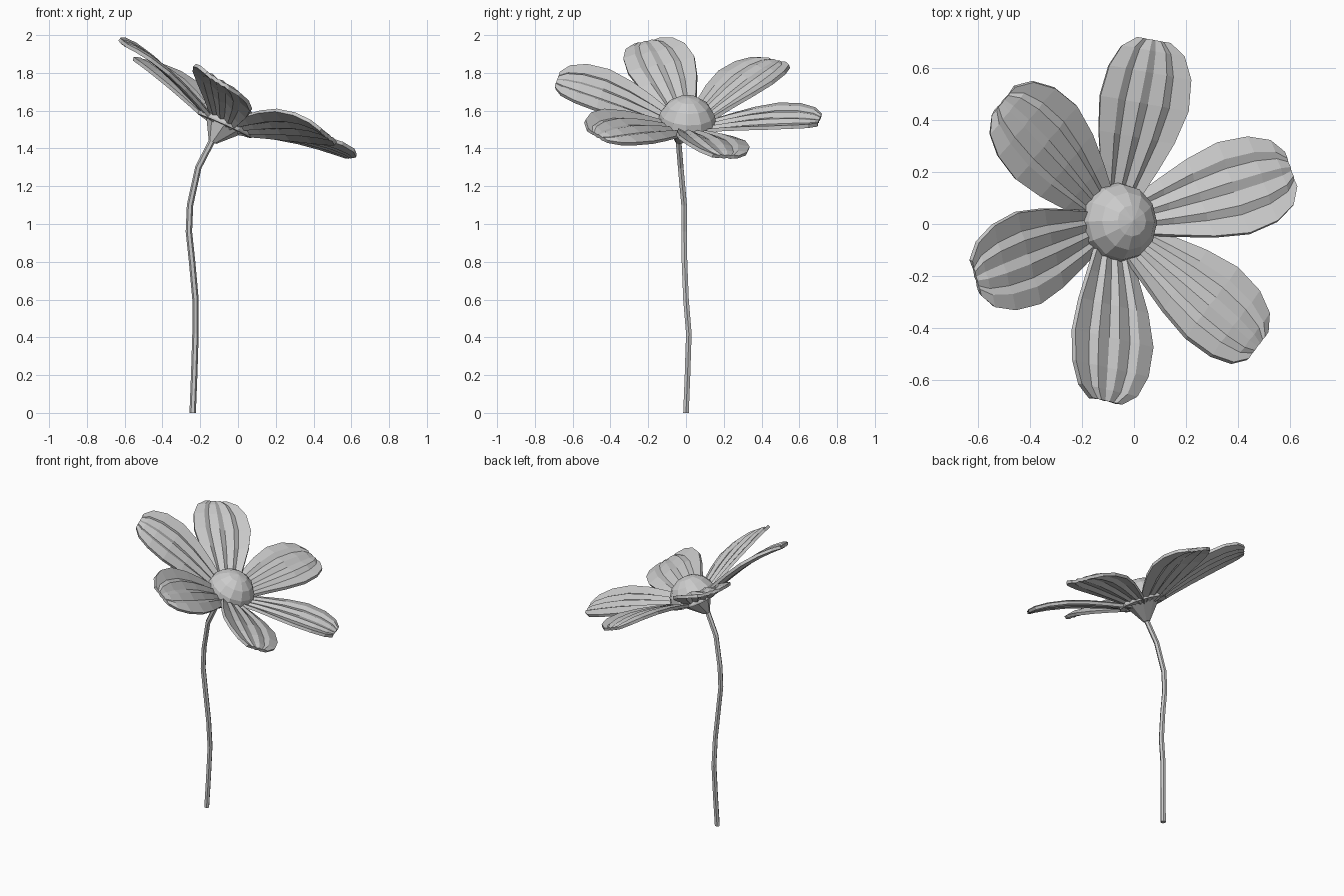
import bpy, bmesh
from math import cos, sin, radians
from mathutils import Vector, Matrix

if "Cube" in bpy.data.objects:
    bpy.data.objects.remove(bpy.data.objects["Cube"])

# One plain grey for the whole flower
grey = bpy.data.materials.new("plain_grey")
grey.use_nodes = True
grey.diffuse_color = (0.6, 0.6, 0.6, 1)
grey.node_tree.nodes["Principled BSDF"].inputs["Base Color"].default_value = (0.6, 0.6, 0.6, 1)

# Flower head frame: tilted towards +x
normal = Vector((0.455, 0.054, 1)).normalized()
head = Matrix.Translation((-0.068, 0.005, 1.527)) @ \
    Vector((0, 0, 1)).rotation_difference(normal).to_matrix().to_4x4()


def add_object(name, bm, matrix=Matrix()):
    bmesh.ops.recalc_face_normals(bm, faces=bm.faces)
    mesh = bpy.data.meshes.new(name)
    bm.to_mesh(mesh)
    bm.free()
    mesh.materials.append(grey)
    obj = bpy.data.objects.new(name, mesh)
    bpy.context.collection.objects.link(obj)
    obj.matrix_world = matrix
    return obj


# Petal rows: distance from centre, half width, height, pleat depth
ROWS = [(0.06, 0.05, 0.0, 0.005), (0.12, 0.082, 0.02, 0.009), (0.21, 0.115, 0.055, 0.012),
        (0.33, 0.156, 0.097, 0.012), (0.46, 0.183, 0.134, 0.012), (0.58, 0.17, 0.155, 0.011),
        (0.665, 0.13, 0.16, 0.008), (0.708, 0.07, 0.155, 0.004)]
# Pleats: position across the petal, ridge (+) or groove (-)
PLEATS = [(-1, 1), (-0.6, -0.6), (-0.4, 0.6), (-0.1, -0.6), (0.12, 0.6),
          (0.42, -0.6), (0.62, 0.6), (1, -0.4)]
# Each petal: angle, sideways twist, lift
PETALS = [(17, 0.12, -0.02), (81, 0.02, -0.045), (140, 0.12, 0.0),
          (199, 0.12, 0.02), (260, 0.14, 0.02), (318, 0.12, 0.0)]


def petal(name, angle, twist, lift):
    bm = bmesh.new()
    grid = []
    for r, half, height, pleat in ROWS:
        grid.append([bm.verts.new((r, u * half, height + lift * r + ridge * pleat - twist * u * half))
                     for u, ridge in PLEATS])
    for a, b in zip(grid, grid[1:]):
        for i in range(len(PLEATS) - 1):
            bm.faces.new((a[i], b[i], b[i + 1], a[i + 1]))
    obj = add_object(name, bm, head @ Matrix.Rotation(radians(angle), 4, 'Z'))
    solid = obj.modifiers.new("thickness", 'SOLIDIFY')
    solid.thickness = 0.02
    solid.offset = -1


for i, (angle, twist, lift) in enumerate(PETALS):
    petal(f"petal_{i + 1}", angle, twist, lift)

# Domed flower centre
bm = bmesh.new()
bmesh.ops.create_uvsphere(bm, u_segments=12, v_segments=8, radius=0.157)
bmesh.ops.bisect_plane(bm, geom=bm.verts[:] + bm.edges[:] + bm.faces[:],
                       plane_co=(0, 0, -0.01), plane_no=(0, 0, 1), clear_inner=True)
bmesh.ops.holes_fill(bm, edges=bm.edges[:])
add_object("flower_centre", bm, head)

# Skewed cone joining the head to the stem
bm = bmesh.new()
bmesh.ops.create_cone(bm, cap_ends=True, segments=8, radius1=0.022, radius2=0.11, depth=0.115,
                      matrix=Matrix.Translation((0, 0, -0.0575)))
for v in bm.verts:
    if v.co.z < -0.1:
        v.co += Vector((-0.022, -0.035, 0))
add_object("calyx", bm, head)

# Bent stem swept as a six-sided tube
PATH = [(-0.24, 0, 0), (-0.232, 0.008, 0.2), (-0.225, 0.015, 0.42), (-0.225, 0, 0.6),
        (-0.243, -0.008, 0.8), (-0.26, -0.01, 0.96), (-0.254, -0.01, 1.1),
        (-0.21, -0.028, 1.3), (-0.135, -0.04, 1.445)]
points = [Vector(p) for p in PATH]
bm = bmesh.new()
rings = []
for i, p in enumerate(points):
    along = points[min(i + 1, len(points) - 1)] - points[max(i - 1, 0)]
    if i == 0:
        along = Vector((0, 0, 1))
    turn = Vector((0, 0, 1)).rotation_difference(along)
    rings.append([bm.verts.new(p + turn @ Vector((0.017 * cos(radians(60 * k)),
                                                 0.017 * sin(radians(60 * k)), 0)))
                  for k in range(6)])
for a, b in zip(rings, rings[1:]):
    for k in range(6):
        bm.faces.new((a[k], a[(k + 1) % 6], b[(k + 1) % 6], b[k]))
bm.faces.new(rings[0][::-1])
bm.faces.new(rings[-1])
add_object("stem", bm)
